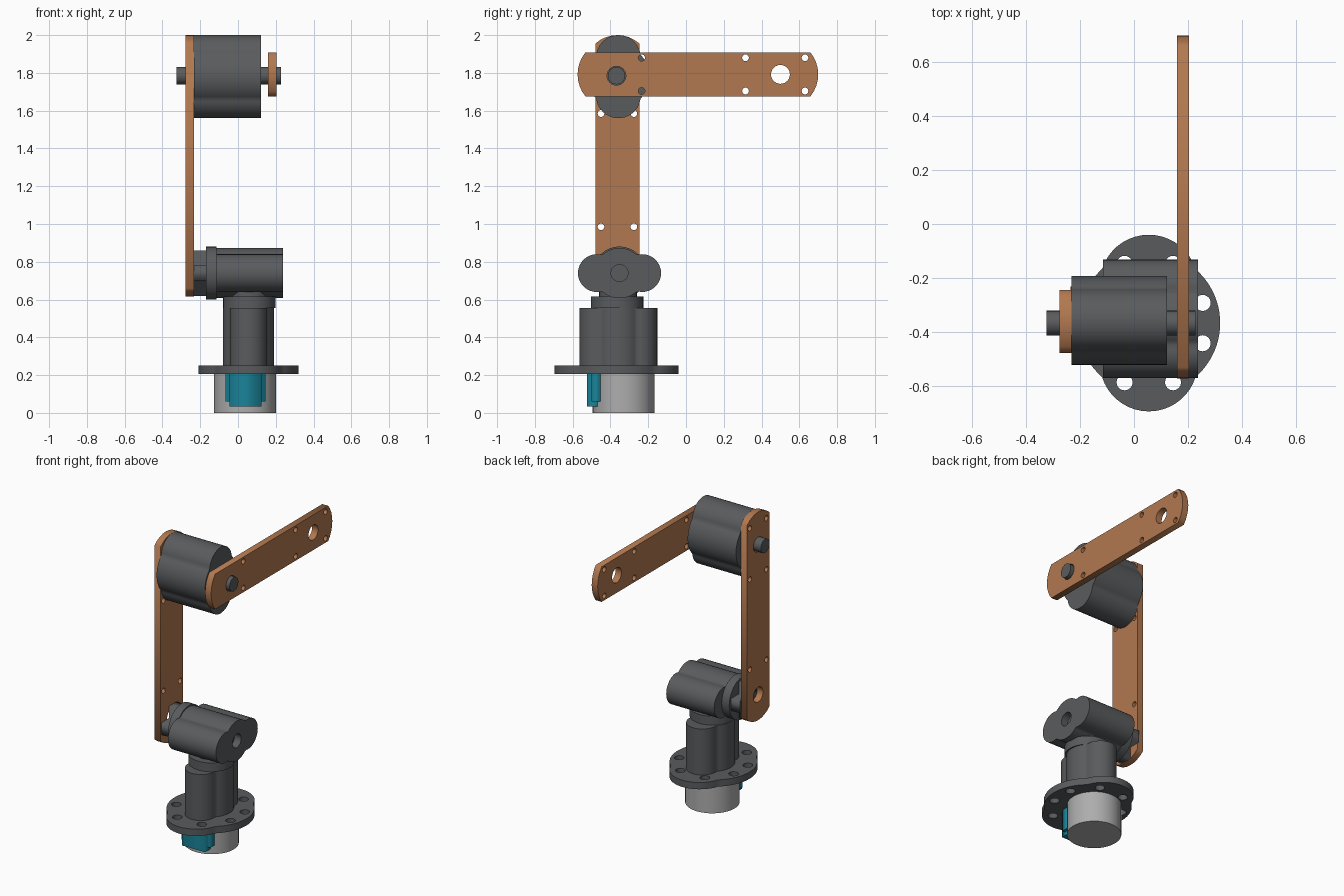
import bpy
from math import sin, cos, pi, sqrt, asin
from mathutils import Matrix, Vector

if "Cube" in bpy.data.objects:
    bpy.data.objects.remove(bpy.data.objects["Cube"])


def material(name, rgb):
    m = bpy.data.materials.new(name)
    m.diffuse_color = (*rgb, 1)
    m.use_nodes = True
    m.node_tree.nodes["Principled BSDF"].inputs["Base Color"].default_value = m.diffuse_color
    return m


DARK = material("dark_grey", (0.10, 0.105, 0.11))
LIGHT = material("light_grey", (0.42, 0.42, 0.42))
COPPER = material("copper", (0.45, 0.19, 0.08))
TEAL = material("teal", (0.01, 0.23, 0.32))


def circle(u, v, r, n=24):
    return [(u + r * cos(2 * pi * i / n), v + r * sin(2 * pi * i / n)) for i in range(n)]


def lobed(cu, cv, discs, n=80):
    """Outline of overlapping discs (u, v, radius) that surround the centre."""
    pts = []
    for i in range(n):
        d = Vector((cos(2 * pi * i / n), sin(2 * pi * i / n)))
        best = 0
        for u, v, r in discs:
            c = Vector((u, v))
            b = c.dot(d)
            disc = b * b - c.length_squared + r * r
            if disc >= 0:
                best = max(best, b + sqrt(disc))
        pts.append((cu + d.x * best, cv + d.y * best))
    return pts


def bar(length, w, sag, n=8):
    """Strip along u with shallow round ends, centred on the origin."""
    R = (w * w + sag * sag) / (2 * sag)
    a = asin(w / R)
    end = [(length / 2 - R + R * cos(t), R * sin(t))
           for t in (-a + 2 * a * i / n for i in range(n + 1))]
    return end + [(-u, -v) for u, v in end]


def plate(name, loops, axis, lo, hi, mat):
    """Extrude an outline with holes; axis X uses (y, z) points, axis Z uses (x, y)."""
    cu = bpy.data.curves.new(name, 'CURVE')
    cu.dimensions, cu.fill_mode = '2D', 'BOTH'
    cu.extrude = (hi - lo) / 2
    for loop in loops:
        s = cu.splines.new('POLY')
        s.points.add(len(loop) - 1)
        for p, (u, v) in zip(s.points, loop):
            p.co = (u, v, 0, 1)
        s.use_cyclic_u = True
    cu.materials.append(mat)
    ob = bpy.data.objects.new(name, cu)
    bpy.context.collection.objects.link(ob)
    mid = (lo + hi) / 2
    if axis == 'X':
        ob.matrix_world = Matrix(((0, 0, 1, mid), (1, 0, 0, 0), (0, 1, 0, 0), (0, 0, 0, 1)))
    else:
        ob.location.z = mid
    bpy.ops.object.select_all(action='DESELECT')
    ob.select_set(True)
    bpy.context.view_layer.objects.active = ob
    bpy.ops.object.convert(target='MESH')
    return bpy.context.object


def box(name, x, y, z, mat):
    plate(name, [[(x[0], y[0]), (x[1], y[0]), (x[1], y[1]), (x[0], y[1])]], 'Z', z[0], z[1], mat)


# base motor and its connector
plate("base_motor", [circle(0.037, -0.33, 0.164, 40)], 'Z', 0, 0.206, LIGHT)
box("connector_plug", (-0.045, 0.125), (-0.525, -0.45), (0.035, 0.205), TEAL)
box("connector_collar", (-0.065, 0.145), (-0.50, -0.45), (0.06, 0.205), TEAL)

# lobed mounting flange with eight bolt holes
FX, FY = 0.055, -0.368
holes = [circle(FX + sx * u, FY + sy * v, 0.03, 16)
         for u, v in ((0.2, 0.075), (0.09, 0.22)) for sx in (-1, 1) for sy in (-1, 1)]
plate("mounting_flange",
      [lobed(FX, FY, [(0, 0, 0.265), (0, 0.146, 0.182), (0, -0.146, 0.182)])] + holes,
      'Z', 0.205, 0.25, DARK)

# base gearbox and turntable
plate("base_gearbox", [lobed(0.055, -0.358, [(0, 0, 0.135), (0, 0.108, 0.098), (0, -0.108, 0.098)])],
      'Z', 0.25, 0.556, DARK)
plate("turntable", [circle(0.06, -0.365, 0.139, 32)], 'Z', 0.556, 0.615, DARK)
plate("turntable_hub", [circle(0.06, -0.36, 0.10, 32)], 'Z', 0.61, 0.68, DARK)

# shoulder motor: lobed body with a recess in its outer end
SY, SZ = -0.352, 0.74
body = lobed(SY, SZ, [(0, 0, 0.133), (0.12, 0, 0.1), (-0.12, 0, 0.1)])
plate("shoulder_motor", [body], 'X', -0.115, 0.19, DARK)
plate("shoulder_motor_end", [body, circle(SY, SZ, 0.045)], 'X', 0.19, 0.238, DARK)
plate("shoulder_ring", [circle(SY, SZ, 0.141, 32)], 'X', -0.17, -0.115, DARK)
# cross-shaped drive coupling
a, b = 0.12, 0.04
cross = [(a, -b), (a, b), (b, b), (b, a), (-b, a), (-b, b),
         (-a, b), (-a, -b), (-b, -b), (-b, -a), (b, -a), (b, -b)]
plate("shoulder_coupling", [[(SY + u, SZ + v) for u, v in cross]], 'X', -0.235, -0.17, DARK)

# upright arm
AY = -0.363
outline = [(AY - v, 1.3075 + u) for u, v in bar(1.385, 0.117, 0.045)]
small = [circle(AY + s * 0.087, z, 0.018, 14) for z in (0.985, 1.585, 1.925) for s in (-1, 1)]
plate("upright_arm", [outline, circle(AY, 0.785, 0.05), circle(AY, 1.785, 0.05)] + small,
      'X', -0.277, -0.233, COPPER)

# elbow motor and through shaft
plate("elbow_motor", [lobed(-0.358, 1.78, [(0, 0, 0.165), (0, 0.102, 0.118), (0, -0.102, 0.118)])],
      'X', -0.233, 0.123, DARK)
plate("elbow_shaft", [circle(-0.368, 1.785, 0.046)], 'X', -0.325, 0.228, DARK)

# level forearm
outline = [(0.063 + u, 1.792 + v) for u, v in bar(1.274, 0.117, 0.042)]
small = [circle(y, 1.792 + s * 0.088, 0.018, 14) for y in (-0.235, 0.315, 0.63) for s in (-1, 1)]
plate("forearm", [outline, circle(0.5, 1.792, 0.05), circle(-0.368, 1.785, 0.05)] + small,
      'X', 0.16, 0.204, COPPER)
